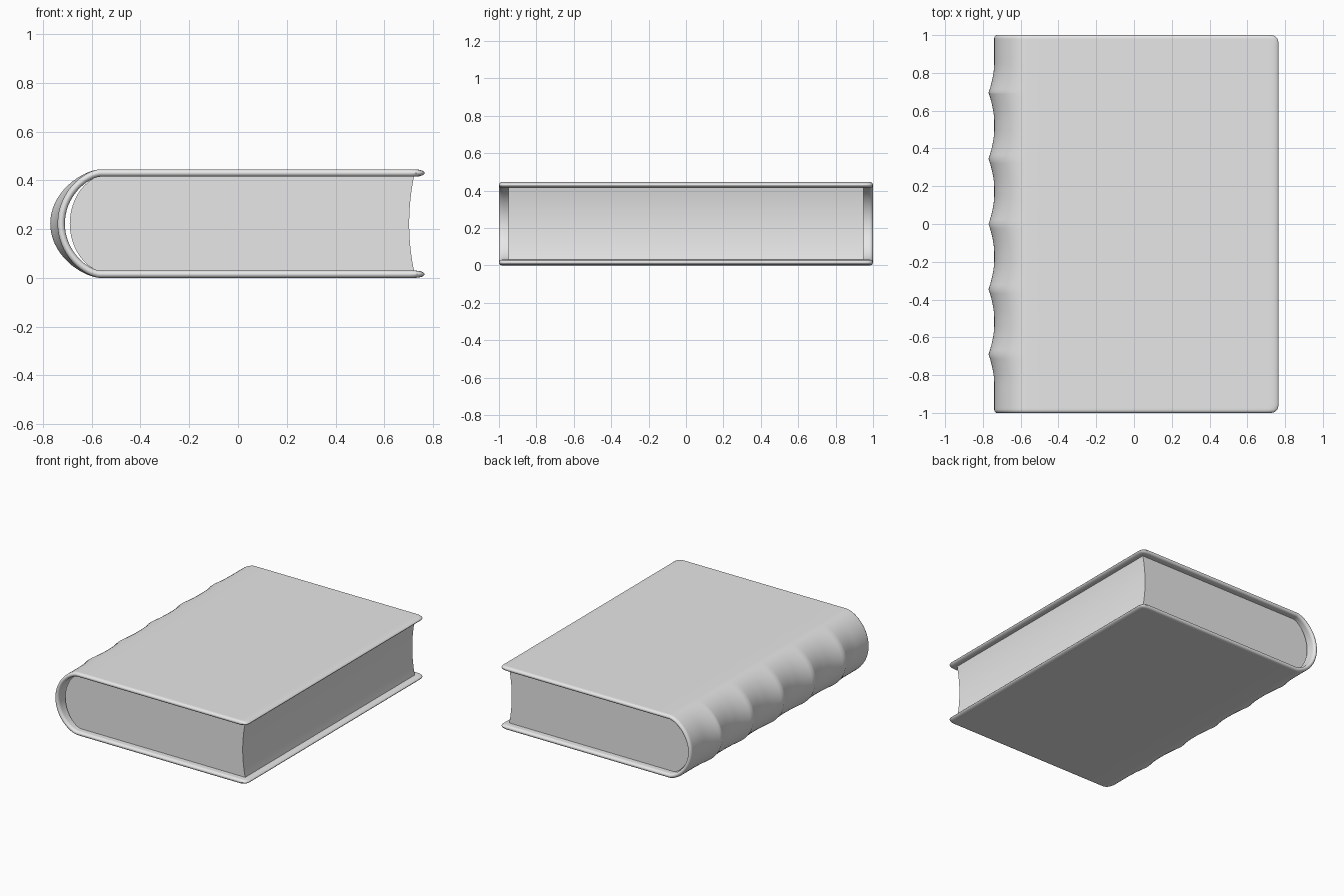
import bpy, bmesh, math

if "Cube" in bpy.data.objects:
    bpy.data.objects.remove(bpy.data.objects["Cube"])

grey = bpy.data.materials.new("plain grey")
grey.diffuse_color = (0.8, 0.8, 0.8, 1)
grey.use_nodes = True
grey.node_tree.nodes["Principled BSDF"].inputs["Base Color"].default_value = grey.diffuse_color


def round_off(d, r):
    """0..1 quarter-circle falloff at distance d from an edge."""
    k = 1 - min(max(d / r, 0), 1)
    return math.sqrt(max(0, 1 - k * k))


def finish(bm, name, angle):
    bmesh.ops.recalc_face_normals(bm, faces=bm.faces)
    me = bpy.data.meshes.new(name)
    bm.to_mesh(me)
    bm.free()
    me.materials.append(grey)
    ob = bpy.data.objects.new(name, me)
    bpy.context.collection.objects.link(ob)
    bpy.ops.object.select_all(action='DESELECT')
    ob.select_set(True)
    bpy.context.view_layer.objects.active = ob
    bpy.ops.object.shade_smooth_by_angle(angle=math.radians(angle))
    return ob


# Cover: one wrapped board, lofted along y, with rounded rims and raised spine bands
MID, HALF, T = 0.2225, 0.2075, 0.015
BANDS = [-0.69, -0.345, 0, 0.345, 0.695]
EDGE = [0, 0.001, 0.004, 0.009, 0.016, 0.025, 0.04, 0.06]
ARC = 32


def ridge(y):
    return sum(0.03 * max(0, 1 - abs(y - b) / 0.15) ** 1.7 for b in BANDS)


def cover_section(y):
    d = 1 - abs(y)
    t = max(T * round_off(d, 0.016), 0.002)
    x_end = 0.765 - 0.04 * (1 - round_off(d, 0.04))
    # midline points: x, z, normal x, normal z, half thickness, band weight
    board = [(x_end - e, max(t * round_off(e, 0.04), 0.001)) for e in EDGE] + [(0.0, t), (-0.45, t)]
    mid = [(x, MID + HALF, 0, 1, h, 0) for x, h in board]
    for i in range(ARC + 1):
        a = math.pi / 2 - math.pi * i / ARC
        c, s = max(math.cos(a), 0), math.sin(a)
        n = math.hypot(c / 0.18, s / 0.2075)
        mid.append((-0.565 - 0.16 * c ** 1.25, MID + HALF * s,
                    -c / 0.18 / n, s / 0.2075 / n, t, c ** 1.5))
    mid += [(x, MID - HALF, 0, -1, h, 0) for x, h in reversed(board)]
    r = ridge(y)
    outer = [(x + nx * h - r * w, y, z + nz * h) for x, z, nx, nz, h, w in mid]
    inner = [(x - nx * h, y, z - nz * h) for x, z, nx, nz, h, w in mid]
    return outer + inner[::-1]


ys = sorted({round(s * (1 - e), 4) for e in EDGE for s in (-1, 1)}
            | {round(-0.92 + 0.023 * i, 4) for i in range(81)} | set(BANDS))
bm = bmesh.new()
rows = [[bm.verts.new(p) for p in cover_section(y)] for y in ys]
n = len(rows[0])
for a, b in zip(rows, rows[1:]):
    for i in range(n):
        j = (i + 1) % n
        bm.faces.new((a[i], a[j], b[j], b[i]))
for row in (rows[0], rows[-1]):
    for i in range(n // 2 - 1):
        bm.faces.new((row[i], row[i + 1], row[n - 2 - i], row[n - 1 - i]))
finish(bm, "cover", 60)

# Page block: rounded back, hollowed fore-edge
bm = bmesh.new()
profile = []
for i in range(25):
    s = 1 - 2 * i / 24
    profile.append((0.722 - 0.02 * (1 - s * s), MID + 0.195 * s))
for i in range(25):
    a = -math.pi / 2 + math.pi * i / 24
    profile.append((-0.56 - 0.13 * max(math.cos(a), 0) ** 1.2, MID + 0.195 * math.sin(a)))
face = bm.faces.new([bm.verts.new((x, -0.95, z)) for x, z in profile])
ext = bmesh.ops.extrude_face_region(bm, geom=[face], use_keep_orig=True)
bmesh.ops.translate(bm, vec=(0, 1.9, 0),
                    verts=[g for g in ext["geom"] if isinstance(g, bmesh.types.BMVert)])
finish(bm, "page_block", 35)
